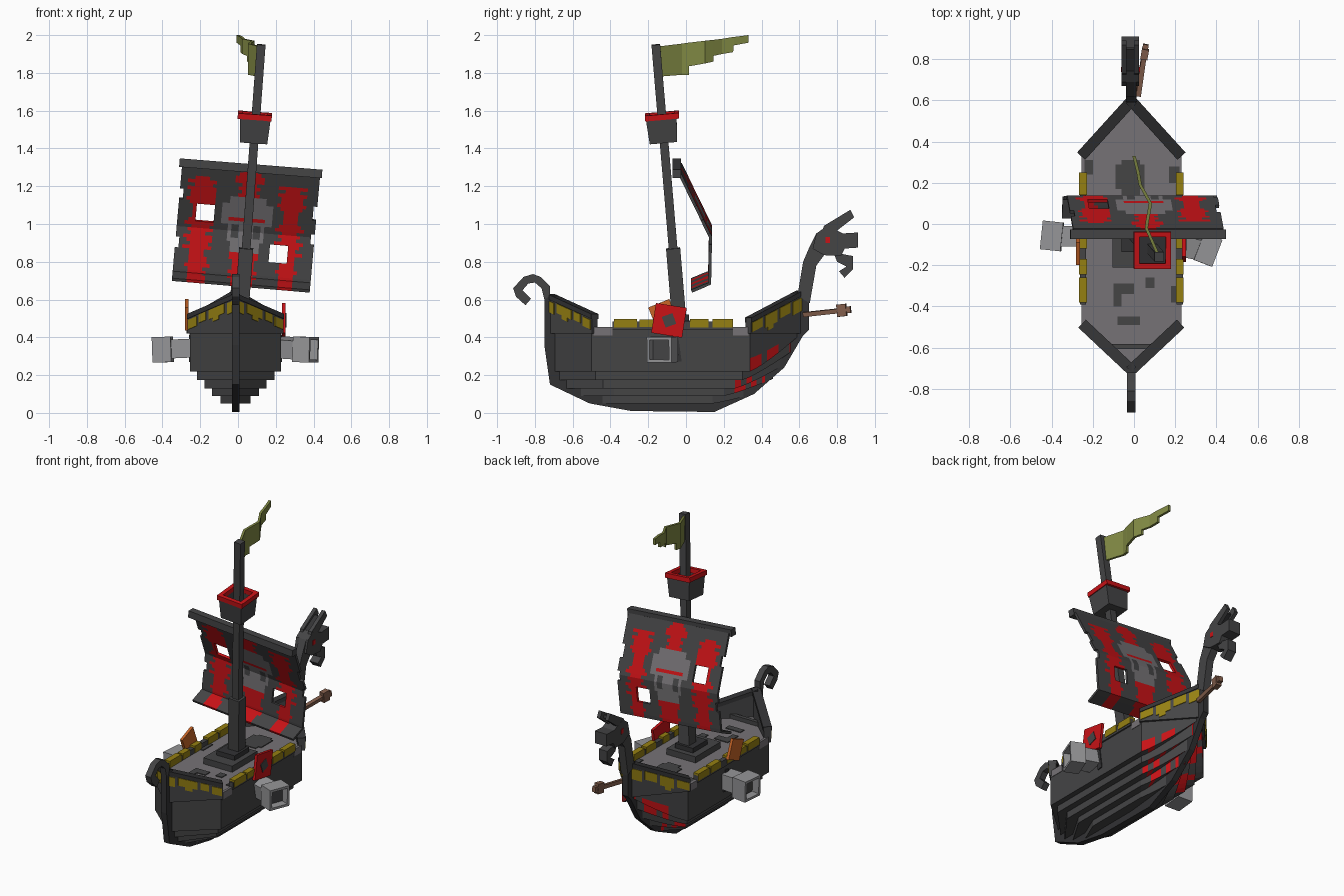
import bpy, bmesh, math, random
from mathutils import Vector, Matrix

if "Cube" in bpy.data.objects:
    bpy.data.objects.remove(bpy.data.objects["Cube"])

random.seed(4)
CX = -0.013  # hull centre line


def mat(name, r, g, b):
    m = bpy.data.materials.new(name)
    m.diffuse_color = (r, g, b, 1)
    m.use_nodes = True
    m.node_tree.nodes["Principled BSDF"].inputs["Base Color"].default_value = m.diffuse_color
    return m


DARK = mat("dark_wood", 0.058, 0.058, 0.06)
BLACK = mat("black_wood", 0.032, 0.032, 0.034)
GREY = mat("grey_plank", 0.18, 0.17, 0.18)
IRON = mat("light_grey", 0.30, 0.30, 0.31)
RED = mat("red", 0.58, 0.006, 0.008)
GOLD = mat("dull_gold", 0.30, 0.215, 0.006)
OLIVE = mat("olive", 0.21, 0.24, 0.055)
ORANGE = mat("orange", 0.58, 0.13, 0.02)
BROWN = mat("brown", 0.22, 0.11, 0.07)


def finish(name, bm, *mats):
    bmesh.ops.recalc_face_normals(bm, faces=bm.faces[:])
    me = bpy.data.meshes.new(name)
    bm.to_mesh(me)
    bm.free()
    ob = bpy.data.objects.new(name, me)
    for m in mats:
        me.materials.append(m)
    bpy.context.collection.objects.link(ob)
    return ob


def solid(name, a, b, m):
    """Closed solid between two matching rings of points."""
    bm = bmesh.new()
    va, vb = [bm.verts.new(p) for p in a], [bm.verts.new(p) for p in b]
    n = len(a)
    for i in range(n):
        j = (i + 1) % n
        bm.faces.new((va[i], va[j], vb[j], vb[i]))
    bm.faces.new(va)
    bm.faces.new(vb)
    return finish(name, bm, m)


def box(name, c, s, m, rot=(0, 0, 0)):
    bm = bmesh.new()
    bmesh.ops.create_cube(bm, size=1, matrix=Matrix.Diagonal((*s, 1)))
    ob = finish(name, bm, m)
    ob.location = c
    ob.rotation_euler = [math.radians(r) for r in rot]
    return ob


def beam(name, p, q, w, m, w2=None):
    p, q = Vector(p), Vector(q)
    ob = box(name, (p + q) / 2, (w, w2 or w, (q - p).length), m)
    ob.rotation_euler = Vector((0, 0, 1)).rotation_difference(q - p).to_euler()
    return ob


def side_plate(name, pts, x0, x1, m):
    """Side profile in (y, z), extruded across x."""
    return solid(name, [(x0, y, z) for y, z in pts], [(x1, y, z) for y, z in pts], m)


def open_box(name, c, s, depth, m, inner, wall, rot, flare=1.0):
    """Box with a recessed +z face; the recess floor has its own colour."""
    bm = bmesh.new()
    bmesh.ops.create_cube(bm, size=1, matrix=Matrix.Diagonal((*s, 1)))
    for v in bm.verts:
        if v.co.z > 0:
            v.co.x *= flare
            v.co.y *= flare
    top = max(bm.faces, key=lambda f: f.calc_center_median().z)
    bmesh.ops.inset_region(bm, faces=[top], thickness=wall)
    ext = bmesh.ops.extrude_face_region(bm, geom=[top])
    bmesh.ops.delete(bm, geom=[top], context='FACES_ONLY')
    bmesh.ops.translate(bm, vec=(0, 0, -depth), verts=[g for g in ext['geom'] if isinstance(g, bmesh.types.BMVert)])
    for g in ext['geom']:
        if isinstance(g, bmesh.types.BMFace):
            g.material_index = 1
    ob = finish(name, bm, m, inner)
    ob.location = c
    ob.rotation_euler = [math.radians(r) for r in rot]
    return ob


# Hull: stepped planks, each (half width, z, stern y, stern shoulder, bow shoulder, bow y, bow z)
LEVELS = [(.24, .22, -.71, -.50, .34, .61, .42), (.205, .175, -.69, -.48, .30, .58, .34),
          (.165, .13, -.66, -.44, .26, .53, .26), (.125, .09, -.59, -.38, .20, .46, .18),
          (.08, .05, -.49, -.30, .14, .36, .10)]
N = 9


def ring(g, h, lift=0.0, flat=None):
    w, _, ys, y1, y2, yb, _ = g
    z0, zb = h[1] + lift, h[6] + lift * .3
    half = [(0, ys, z0), (w, y1, z0)]
    for i in range(N + 1):
        t = i / N
        half.append((w * (1 - t), y2 + (yb - y2) * t, z0 + (zb - z0) * t ** 1.2))
    full = half + [(-x, y, z) for x, y, z in half[-2:0:-1]]
    return [(CX + x, y, z if flat is None else flat) for x, y, z in full]


rings = [ring(LEVELS[0], LEVELS[0], flat=.45), ring(LEVELS[0], LEVELS[0], .07)]
for k, g in enumerate(LEVELS):
    if k:
        rings.append(ring(g, LEVELS[k - 1]))
    rings.append(ring(g, g))
bm = bmesh.new()
loops = [[bm.verts.new(p) for p in r] for r in rings]
for k, (a, b) in enumerate(zip(loops, loops[1:])):
    for i in range(len(a)):
        j = (i + 1) % len(a)
        f = bm.faces.new((a[i], a[j], b[j], b[i]))
        c = f.calc_center_median()
        if k and c.y > .22 and random.random() < .3:
            f.material_index = 1
bm.faces.new(loops[0]).material_index = 2
bm.faces.new(loops[-1])
finish("hull", bm, DARK, RED, GREY)

# Keel with stem and stern posts
side_plate("keel", [(-.72, .62), (-.75, .60), (-.75, .36), (-.72, .15), (-.51, .05), (-.29, .01), (.15, .005),
                    (.36, .10), (.52, .24), (.62, .41), (.65, .44), (.65, .61), (.59, .65), (.57, .4), (.3, .15),
                    (-.3, .1), (-.68, .3)], CX - .02, CX + .02, BLACK)
# Curled stern tail
side_plate("stern_tail", [(-.72, .60), (-.72, .67), (-.77, .72), (-.81, .735), (-.86, .72), (-.915, .66), (-.90, .615),
                          (-.85, .57), (-.82, .605), (-.865, .65), (-.835, .685), (-.80, .69), (-.765, .66), (-.75, .60)],
           CX - .02, CX + .02, DARK)
# Curved neck and beast head
side_plate("neck", [(.59, .62), (.62, .80), (.65, .87), (.69, .95), (.75, .86), (.69, .78), (.655, .58)],
           CX - .025, CX + .025, DARK)
HX = -.018
side_plate("head", [(.67, .87), (.69, .95), (.74, .985), (.80, .965), (.83, .95), (.91, .955), (.91, .875), (.84, .87),
                    (.82, .83), (.73, .835)], HX - .043, HX + .043, DARK)
side_plate("lower_jaw", [(.78, .85), (.80, .80), (.85, .775), (.81, .75), (.84, .715), (.885, .76), (.885, .83)],
           HX - .03, HX + .03, DARK)
for s in (-1, 1):
    side_plate("horn", [(.72, .96), (.73, .99), (.87, 1.075), (.89, 1.035), (.78, .95)],
               HX + s * .018, HX + s * .042, DARK)
    box("eye", (HX + s * .043, .75, .915), (.006, .025, .03), RED)
box("horn_bridge", (HX, .80, 1.005), (.05, .12, .02), BLACK, (30, 0, 0))

# Bulwarks at bow and stern with gold patches
def bulwark(name, p, q, z0, z1, s, patches):
    p, q = Vector((s * p[0], p[1], 0)), Vector((s * q[0], q[1], 0))
    d = (q - p).normalized()
    n = Vector((-d.y, d.x, 0))
    if n.x * s < 0:
        n = -n

    def slab(nm, t0, t1, lo, hi, o0, o1, m):
        rows = []
        for o in (o0, o1):
            r = []
            for t, e in ((t0, 0), (t1, 0), (t1, 1), (t0, 1)):
                v = p.lerp(q, t) + n * o
                top = z0 + (z1 - z0) * t
                r.append((CX + v.x, v.y, max(.42, top - (hi if e else lo))))
            rows.append(r)
        solid(nm, rows[0], rows[1], m)
    slab(name, 0, 1, .3, 0, -.03, .012, DARK)
    slab(name + "_cap", 0, 1, .022, -.004, -.035, .018, BLACK)
    for t0, t1, lo, hi in patches:
        slab(name + "_gold", t0, t1, lo, hi, .011, .017, GOLD)


for s in (-1, 1):
    bulwark("bow_bulwark", (.25, .335), (0, .61), .50, .645, s,
            [(.02, .22, .075, .025), (.27, .5, .09, .025), (.32, .42, .11, .09), (.55, .75, .08, .025), (.8, .97, .10, .03)])
    bulwark("stern_bulwark", (.245, -.49), (0, -.72), .52, .625, s,
            [(.02, .2, .08, .03), (.25, .4, .07, .025), (.46, .8, .075, .025), (.55, .68, .095, .07), (.86, .97, .09, .03)])
    # Side rail with gold lengths, and bare deck edge at its gaps
    x = CX + s * .235
    box("side_rail", (x, -.07, .462), (.03, .64, .045), DARK)
    for y0, y1, h in ((-.38, -.26, .05), (-.245, -.17, .045), (-.12, -.05, .05), (.02, .12, .05), (.14, .25, .05)):
        box("rail_gold", (x, (y0 + y1) / 2, .475), (.038, y1 - y0, h - .005), GOLD)
    for y0, y1 in ((-.49, -.39), (.25, .33)):
        box("deck_edge", (x, (y0 + y1) / 2, .432), (.016, y1 - y0, .045), GREY)
    box("hull_clasp", (CX + s * .24, -.05, .34), (.012, .035, .14), BLACK, (8, 0, 0))

# Deck wear and fittings
for x0, x1, y0, y1 in ((-.09, .05, .17, .29), (-.06, .03, .14, .31), (-.1, -.06, -.40, -.29), (-.06, .0, -.34, -.29),
                       (-.08, .03, -.49, -.45), (.055, .10, -.31, -.26), (-.24, -.20, .24, .31), (.17, .22, .20, .28),
                       (-.24, -.21, -.06, .04), (.18, .22, -.38, -.30)):
    box("deck_gap", ((x0 + x1) / 2, (y0 + y1) / 2, .452), (x1 - x0, y1 - y0, .006), DARK)
box("stern_beam", (CX, -.595, .462), (.20, .025, .03), DARK)
box("mast_base", (0, -.08, .465), (.21, .26, .05), DARK)
box("mast_collar", (.005, -.06, .50), (.13, .15, .04), BLACK)

# Leaning mast and crow's nest
BASE, TIP = Vector((.01, -.03, .42)), Vector((.123, -.16, 1.95))
beam("mast", BASE, TIP, .046, DARK)
beam("mast_foot", BASE, BASE.lerp(TIP, .295), .075, DARK)
open_box("crows_nest", (.087, -.125, 1.495), (.145, .145, .125), .09, DARK, BLACK, .018, (5, 4, 0), 1.12)
rim = Vector((.089, -.127, 1.572))
for s in (-1, 1):
    box("nest_rim_side", rim + Vector((s * .077, 0, -s * .006)), (.026, .178, .03), RED, (5, 4, 0))
    box("nest_rim_end", rim + Vector((0, s * .077, s * .006)), (.178, .026, .03), RED, (5, 4, 0))

# Wavy flag: path (x, y, bottom z, top z)
FLAG = [(.115, -.145, .0, 1.94, 1.78), (.06, -.02, .0, 1.955, 1.79), (.065, .015, .0, 1.96, 1.79),
        (.065, .016, .0, 1.96, 1.835), (.08, .10, .0, 1.97, 1.85), (.055, .145, .0, 1.975, 1.86),
        (.055, .146, .0, 1.975, 1.89), (.03, .19, .0, 1.98, 1.90), (.02, .25, 0, 1.99, 1.91),
        (.02, .251, 0, 1.99, 1.945), (0, .33, 0, 2.0, 1.96)]
for i, (a, b) in enumerate(zip(FLAG, FLAG[1:])):
    r = [(a[0], a[1], a[4]), (b[0], b[1], b[4]), (b[0], b[1], b[3]), (a[0], a[1], a[3])]
    solid("flag_panel", [(x - .008, y, z) for x, y, z in r], [(x + .008, y, z) for x, y, z in r], OLIVE)

# Yard and bellied sail
beam("yard", (-.31, -.05, 1.325), (.445, -.05, 1.265), .045, DARK)
PROF = [(.03, .675, 0), (.125, .715, 3), (.13, .96, 13), (-.03, 1.29, 18)]
NU, HW = 38, .365


def sail_colour(u, h, jit):
    au = abs(u)
    if -.26 < u < -.175 and 1.0 < h < 1.085 or .14 < u < .24 and .81 < h < .91:
        return None
    if u < -.345 and (1.1 < h < 1.17 or .84 < h < .9) or u > .345 and (1.06 < h < 1.12 or .93 < h < .98):
        return None
    if au < .10 and 1.018 < h < 1.04:
        return 1
    if .03 < au < .08 and .93 < h < .99:
        return 0
    if (au < .13 and .99 < h < 1.11) or (au < .09 and 1.1 < h < 1.15) or (au < .105 and .91 < h < 1.02) or (au < .07 and .85 < h < .92):
        return 2
    if -.305 + jit < u < -.18 - jit and h < 1.23 or .175 + jit < u < .29 - jit and h < 1.22:
        return 1
    if au < .055 + jit and (h > 1.14 or h < .87) or (h < .80 and au < .04):
        return 1
    return 0


bm = bmesh.new()
rows = []
for (ya, ha, _), (yb, hb, n) in zip(PROF, PROF[1:]):
    for i in range(n):
        rows.append((ya + (yb - ya) * i / n, ha + (hb - ha) * i / n))
rows.append(PROF[-1][:2])
grid = [[bm.verts.new((.015 + .055 * (h - .675) / .615 + u, y, h - .085 * u))
         for u in [HW * (2 * i / NU - 1) for i in range(NU + 1)]] for y, h in rows]
for j in range(len(rows) - 1):
    jit = random.choice((-.012, 0, .012, .022))
    for i in range(NU):
        c = sail_colour(HW * ((2 * i + 1) / NU - 1), (rows[j][1] + rows[j + 1][1]) / 2, jit)
        if c is not None:
            bm.faces.new((grid[j][i], grid[j][i + 1], grid[j + 1][i + 1], grid[j + 1][i])).material_index = c
bmesh.ops.delete(bm, geom=[v for v in bm.verts if not v.link_faces], context='VERTS')
sail = finish("sail", bm, DARK, RED, GREY)
thick = sail.modifiers.new("thickness", 'SOLIDIFY')
thick.thickness, thick.offset = .016, 0

# Cannons through both sides
beam("cannon_barrel_right", (.18, -.09, .35), (.33, -.12, .34), .10, IRON)
open_box("cannon_muzzle_right", (.358, -.125, .335), (.135, .14, .095), .05, IRON, DARK, .022, (8, 92, -13))
beam("cannon_barrel_left", (-.2, -.06, .345), (-.36, -.06, .338), .10, IRON)
open_box("cannon_muzzle_left", (-.398, -.058, .335), (.135, .14, .10), .05, IRON, DARK, .022, (0, -92, -6))

# Gun port shutters
box("red_shutter", (.243, -.09, .49), (.018, .165, .16), RED, (-9, 0, 0))
box("red_shutter_patch", (.253, -.09, .49), (.006, .06, .06), DARK, (20, 0, 0))
box("orange_shutter", (-.272, -.12, .52), (.018, .12, .13), ORANGE, (22, 0, 0))

# Mallet stuck in the bow
beam("mallet_handle", (.02, .62, .52), (.05, .83, .543), .024, BROWN)
box("mallet_head", (.052, .825, .543), (.035, .05, .065), BROWN, (6, 0, -10))
box("mallet_tip", (.056, .86, .546), (.028, .025, .035), BROWN, (6, 0, -10))
